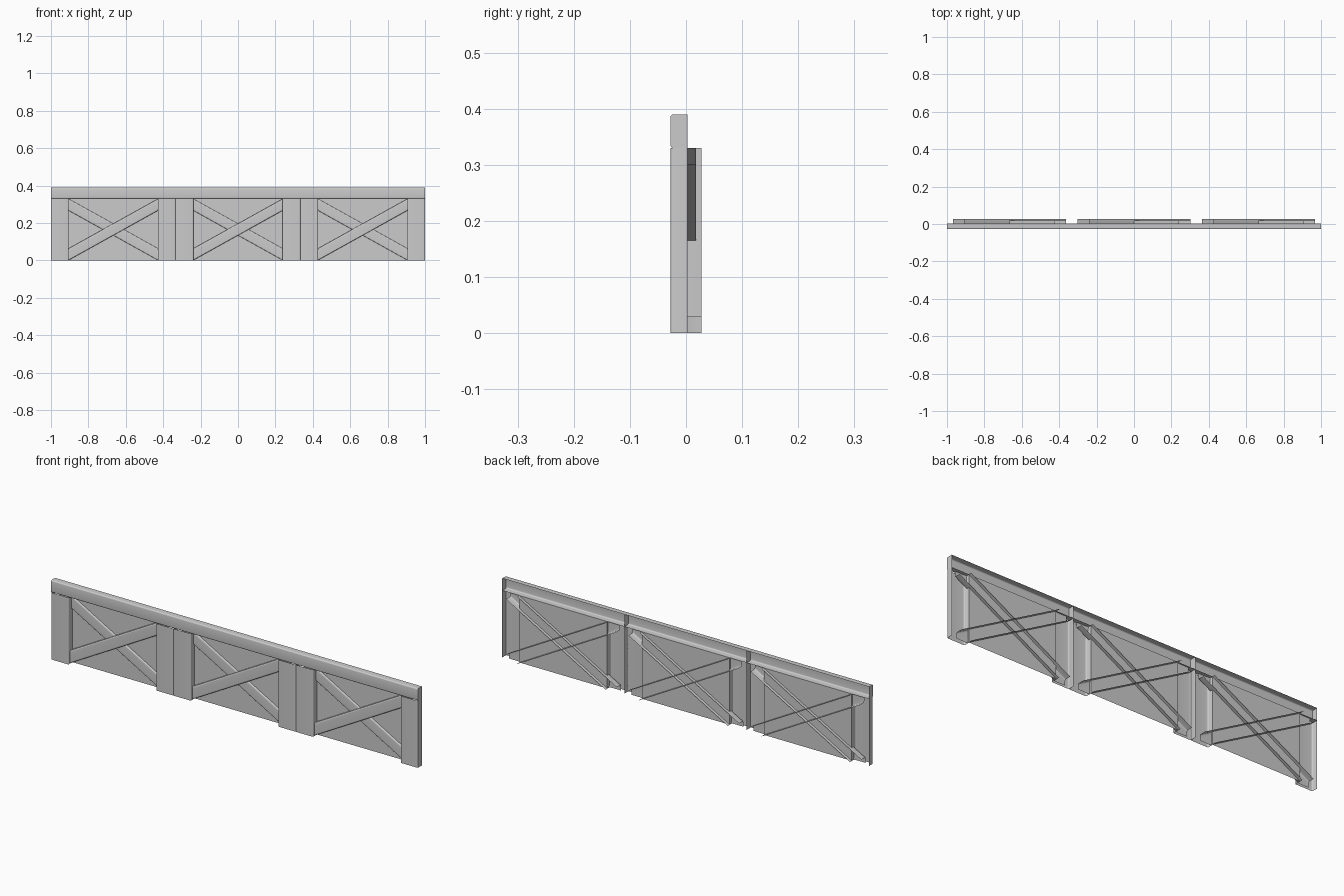
import bpy, bmesh, math
from mathutils import Vector

if "Cube" in bpy.data.objects:
    bpy.data.objects.remove(bpy.data.objects["Cube"])

FRONT, BACK = -0.028, 0.003      # depth of the frame
TOP, RAIL = 0.33, 0.39           # panel height, overall height
HALF = 1 / 3                     # half the width of one bay
POST = 0.095


def finish(bm, name):
    me = bpy.data.meshes.new(name)
    bm.to_mesh(me)
    bm.free()
    ob = bpy.data.objects.new(name, me)
    bpy.context.collection.objects.link(ob)
    bpy.ops.object.select_all(action='DESELECT')
    ob.select_set(True)
    bpy.context.view_layer.objects.active = ob
    bpy.ops.object.shade_smooth_by_angle(angle=math.radians(40))
    return ob


def channel(name, p0, p1, width, front, back, rx, ry, clip=None, caps=False):
    """Open-backed board with rounded front corners, running p0 to p1 in x/z."""
    a, b = Vector((p0[0], 0, p0[1])), Vector((p1[0], 0, p1[1]))
    d = (b - a).normalized()
    side = Vector((d.z, 0, -d.x))
    h = width / 2
    half = [(h, back)]
    for i in range(5):
        t = math.pi / 2 * i / 4
        half.append((h - rx + rx * math.cos(t), front + ry - ry * math.sin(t)))
    prof = half + [(-u, y) for u, y in reversed(half)]
    bm = bmesh.new()
    rows = [[bm.verts.new(p + side * u + Vector((0, y, 0))) for u, y in prof]
            for p in (a, b)]
    for i in range(len(prof) - 1):
        bm.faces.new((rows[0][i], rows[0][i + 1], rows[1][i + 1], rows[1][i]))
    if caps:
        bm.faces.new(rows[0])
        bm.faces.new(rows[1])
    bmesh.ops.recalc_face_normals(bm, faces=bm.faces[:])
    # an open shell must face the front
    bm.normal_update()
    if sum(f.normal.y * f.calc_area() for f in bm.faces) > 0:
        bmesh.ops.reverse_faces(bm, faces=bm.faces[:])
    # trim to the bay rectangle
    if clip:
        x0, x1, z0, z1 = clip
        for co, no in (((x0, 0, 0), (-1, 0, 0)), ((x1, 0, 0), (1, 0, 0)),
                       ((0, 0, z0), (0, 0, -1)), ((0, 0, z1), (0, 0, 1))):
            bmesh.ops.bisect_plane(bm, geom=bm.verts[:] + bm.edges[:] + bm.faces[:],
                                   plane_co=co, plane_no=no, clear_outer=True)
    return finish(bm, name)


for cx in (-2 / 3, 0, 2 / 3):
    # top rail
    zr = (TOP + RAIL) / 2
    channel("top_rail", (cx - HALF, zr), (cx + HALF, zr), RAIL - TOP,
            FRONT, BACK, 0.006, 0.006, caps=True)
    # posts
    for s in (-1, 1):
        px = cx + s * (HALF - POST / 2)
        channel("post", (px, 0), (px, TOP), POST, FRONT, BACK, 0.008, 0.004)
    # back panel
    bm = bmesh.new()
    w = HALF - POST
    bm.faces.new([bm.verts.new((cx + x, BACK, z))
                  for x, z in ((-w, 0), (w, 0), (w, TOP), (-w, TOP))])
    finish(bm, "panel")
    # crossed braces, trimmed into the bay corners
    b = 0.302
    clip = (cx - b, cx + b, 0, TOP)
    slope = 0.30 / 0.54
    for name, s, front, back in (("rising_brace", 1, -0.015, 0.018),
                                 ("falling_brace", -1, -0.005, 0.028)):
        channel(name, (cx - 0.5, TOP / 2 - s * 0.5 * slope),
                (cx + 0.5, TOP / 2 + s * 0.5 * slope), 0.055,
                front, back, 0.008, 0.005, clip=clip)
